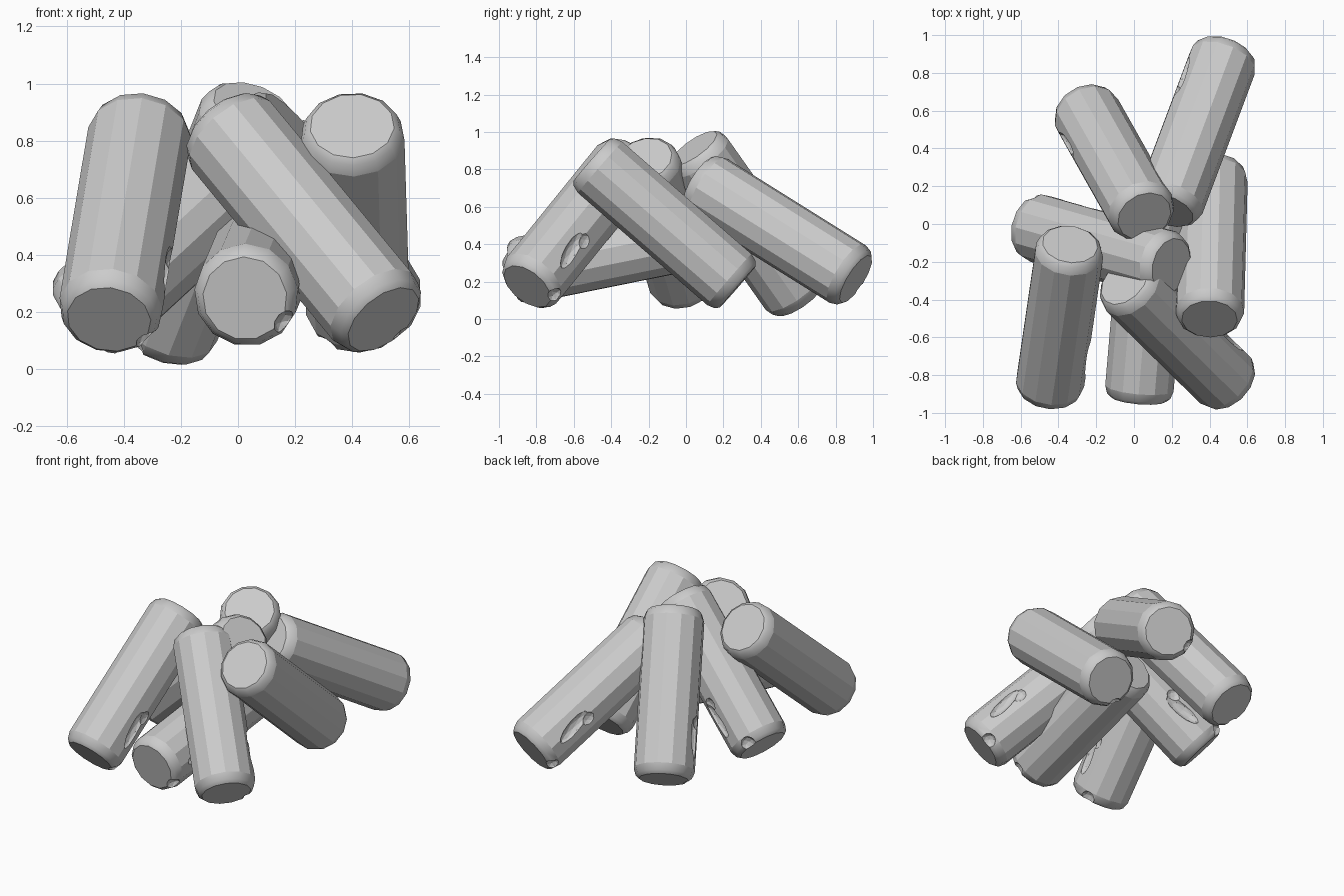
import bpy, bmesh, math
from mathutils import Vector, Matrix

if "Cube" in bpy.data.objects:
    bpy.data.objects.remove(bpy.data.objects["Cube"])

SIDES, R, LENGTH = 13, 0.183, 1.035


def new_object(name, bm):
    mesh = bpy.data.meshes.new(name)
    bm.to_mesh(mesh)
    bm.free()
    ob = bpy.data.objects.new(name, mesh)
    bpy.context.collection.objects.link(ob)
    return ob


def log_body():
    # Faceted cylinder with softly rounded rims; lower end at z = -L/2
    h = LENGTH / 2
    half = [(0.148, h), (0.169, h - 0.018), (R, h - 0.06)]
    profile = [(r, -z) for r, z in half] + half[::-1]
    bm = bmesh.new()
    rings = [[bm.verts.new((r * math.cos(a), r * math.sin(a), z))
              for a in (i * math.tau / SIDES for i in range(SIDES))]
             for r, z in profile]
    for k, (lo, hi) in enumerate(zip(rings, rings[1:])):
        for i in range(SIDES):
            j = (i + 1) % SIDES
            f = bm.faces.new((lo[i], lo[j], hi[j], hi[i]))
            f.smooth = k != 2
    bm.faces.new(rings[0][::-1])
    bm.faces.new(rings[-1])
    return new_object("log_template", bm)


def cutter(name, angle, z, radius, size, twist=0.0):
    bm = bmesh.new()
    bmesh.ops.create_icosphere(bm, subdivisions=2, radius=1)
    m = (Matrix.Rotation(angle, 4, 'Z') @ Matrix.Translation((radius, 0, z))
         @ Matrix.Rotation(twist, 4, 'X') @ Matrix.Diagonal((*size, 1)))
    bmesh.ops.transform(bm, matrix=m, verts=bm.verts)
    ob = new_object(name, bm)
    ob.hide_render = True
    return ob


# Template log: long bark gash, a branch nick beside it and a chipped rim
template = log_body()
cutters = [
    cutter("gash_cutter", 0.0, -0.27, 0.185, (0.035, 0.042, 0.13), 0.15),
    cutter("nick_cutter", 0.12, -0.17, 0.19, (0.03, 0.045, 0.05), -0.3),
    cutter("chip_cutter", 0.7, -LENGTH / 2, 0.17, (0.04, 0.05, 0.06)),
]
for c in cutters:
    mod = template.modifiers.new(c.name, 'BOOLEAN')
    mod.operation = 'DIFFERENCE'
    mod.solver = 'EXACT'
    mod.object = c
deps = bpy.context.evaluated_depsgraph_get()
log_mesh = bpy.data.meshes.new_from_object(template.evaluated_get(deps))
log_mesh.name = "log"
for ob in cutters + [template]:
    bpy.data.objects.remove(ob)


def place_log(name, low, high, gash):
    # Aim the log from its low end to its high end, gash turned as given
    low, high = Vector(low), Vector(high)
    z = (high - low).normalized()
    g = Vector(gash)
    x = (g - z * g.dot(z)).normalized()
    rot = Matrix((x, z.cross(x), z)).transposed().to_4x4()
    ob = bpy.data.objects.new(name, log_mesh)
    bpy.context.collection.objects.link(ob)
    ob.matrix_world = Matrix.Translation((low + high) / 2) @ rot


# The leaning pile: low end, high end, gash direction
place_log("front_left_log", (-0.45, -0.87, 0.185), (-0.34, -0.12, 0.84), (1, 0, 0.1))
place_log("front_right_log", (0.50, -0.84, 0.185), (-0.04, -0.31, 0.84), (0.7, 0.6, 0.2))
place_log("right_log", (0.42, 0.265, 0.185), (0.40, -0.49, 0.84), (-1, 0, -0.2))
place_log("back_right_log", (0.48, 0.89, 0.225), (0.18, 0.09, 0.725), (-1, 0, 0.5))
place_log("back_left_log", (-0.26, 0.60, 0.12), (0.05, 0.05, 0.90), (-1, -0.4, 0.3))
place_log("left_log", (-0.53, -0.015, 0.185), (0.18, -0.215, 0.84), (0, 1, -0.5))
place_log("middle_log", (0.025, -0.915, 0.25), (0.11, 0.075, 0.45), (1, 0, 0.15))
